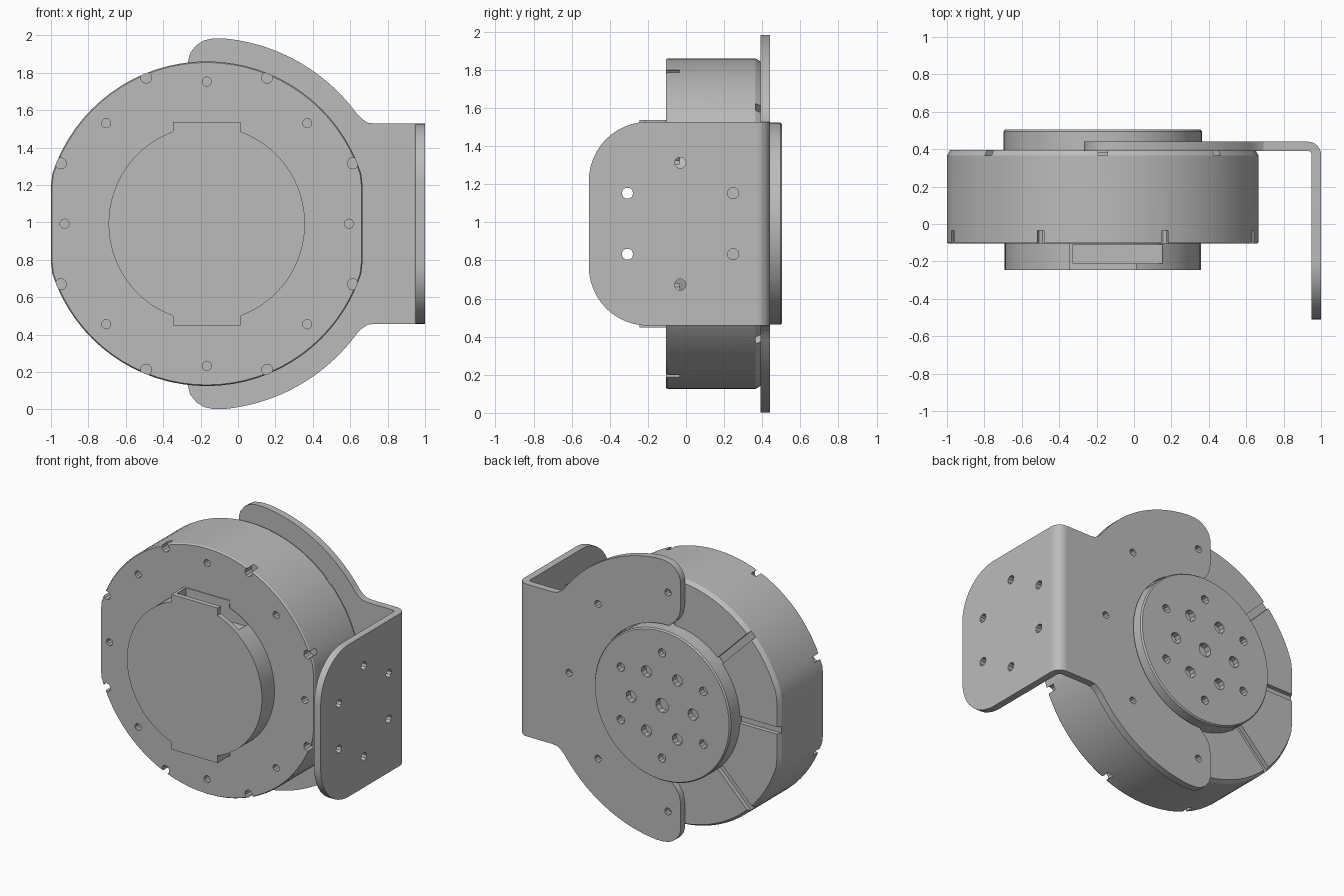
import bpy, bmesh
from math import sin, cos, radians, pi
from mathutils import Matrix, Vector

cube = bpy.data.objects.get("Cube")
if cube:
    bpy.data.objects.remove(cube, do_unlink=True)

CX, CZ = -0.167, 0.993          # motor axis
grey = bpy.data.materials.new("plain grey")
grey.use_nodes = True
GREY = (0.5, 0.5, 0.5, 1)
grey.diffuse_color = GREY
grey.node_tree.nodes["Principled BSDF"].inputs["Base Color"].default_value = GREY


def arc(r, a0, a1, n, cu=0, cw=0):
    steps = [radians(a0 + (a1 - a0) * i / n) for i in range(n + 1)]
    return [(cu + r * cos(a), cw + r * sin(a)) for a in steps]


def motor_axis(u, w, d):        # outline around the motor axis, depth along y
    return Vector((CX + u, d, CZ + w))


def side_axis(u, w, d):         # outline in y and z, depth along x
    return Vector((d, u, w))


def up_axis(u, w, d):           # outline in x and y, depth along z
    return Vector((u, w, d))


def loft(name, outline, layers, axis):
    """Stack scaled copies of an outline: layers are (depth, scale)."""
    bm = bmesh.new()
    rings = [[bm.verts.new(axis(u * s, w * s, d)) for u, w in outline] for d, s in layers]
    n = len(outline)
    for a, b in zip(rings, rings[1:]):
        for i in range(n):
            j = (i + 1) % n
            bm.faces.new((a[i], a[j], b[j], b[i]))
    bm.faces.new(rings[0])
    bm.faces.new(rings[-1])
    bmesh.ops.recalc_face_normals(bm, faces=bm.faces)
    return finish(name, bm)


def finish(name, bm):
    mesh = bpy.data.meshes.new(name)
    bm.to_mesh(mesh)
    bm.free()
    mesh.materials.append(grey)
    ob = bpy.data.objects.new(name, mesh)
    bpy.context.collection.objects.link(ob)
    return ob


def add_hole(bm, pos, r, depth, turn):
    bmesh.ops.create_cone(bm, cap_ends=True, segments=10, radius1=r, radius2=r,
                          depth=depth, matrix=Matrix.Translation(pos) @ turn)


def add_box(bm, centre, size, turn=Matrix()):
    m = Matrix.Translation(centre) @ turn @ Matrix.Diagonal((*size, 1))
    bmesh.ops.create_cube(bm, size=1, matrix=m)


def cut(ob, bm):
    cutter = finish("cutter", bm)
    cutter.hide_render = True
    mod = ob.modifiers.new("cut", "BOOLEAN")
    mod.operation, mod.solver, mod.object = "DIFFERENCE", "EXACT", cutter
    deps = bpy.context.evaluated_depsgraph_get()
    mesh = bpy.data.meshes.new_from_object(ob.evaluated_get(deps))
    ob.modifiers.clear()
    ob.data = mesh
    bpy.data.objects.remove(cutter, do_unlink=True)


ALONG_Y = Matrix.Rotation(pi / 2, 4, "X")
ALONG_X = Matrix.Rotation(pi / 2, 4, "Y")


def polar(r, deg, y):
    return motor_axis(r * cos(radians(deg)), r * sin(radians(deg)), y)


# Motor drum: round with flats on both sides
FLAT = 0.833
drum_outline = [(max(-FLAT, min(FLAT, u)), w) for u, w in arc(0.868, 0, 360, 80)[:-1]]
drum = loft("motor_drum", drum_outline,
            [(-0.105, 0.993), (-0.095, 1), (0.365, 1), (0.395, 0.98)], motor_axis)

# Radial grooves in the back
bm = bmesh.new()
for k in range(8):
    a = 45 * k
    add_box(bm, polar(0.75, a, 0.41), (0.5, 0.09, 0.05), Matrix.Rotation(-radians(a), 4, "Y"))
cut(drum, bm)

# Screw pits in the front, every other one breaking through the rim
bm = bmesh.new()
for k in range(8):
    add_hole(bm, polar(0.76, 45 * k, -0.1), 0.025, 0.1, ALONG_Y)
    add_hole(bm, polar(0.845, 45 * k + 22.5, -0.1), 0.03, 0.13, ALONG_Y)
cut(drum, bm)

# Front cover with a tab at top and bottom
TAB, TOP = 0.18, 0.545
half = [(TAB, -TOP)] + arc(0.525, -70, 70, 32) + [(TAB, TOP)]
cover_outline = half + [(-u, -w) for u, w in half]
cover = loft("front_cover", cover_outline, [(-0.245, 1), (-0.1, 1)], motor_axis)
# Cable opening behind the top tab
bm = bmesh.new()
add_box(bm, motor_axis(0.08, 0.5, -0.16), (0.48, 0.1, 0.2))
cut(cover, bm)

# Back output disc with screw pits
disc = loft("output_disc", arc(0.53, 0, 360, 64)[:-1],
            [(0.38, 1), (0.495, 1), (0.505, 0.985)], motor_axis)
bm = bmesh.new()
add_hole(bm, motor_axis(0, 0, 0.51), 0.05, 0.1, ALONG_Y)
for k in range(6):
    add_hole(bm, polar(0.24, 60 * k, 0.51), 0.04, 0.1, ALONG_Y)
    add_hole(bm, polar(0.37, 60 * k + 30, 0.51), 0.03, 0.1, ALONG_Y)
cut(disc, bm)

# C-shaped bracket plate behind the drum
upper = [(1.097, 0.535), (0.90, 0.535), (0.86, 0.54), (0.83, 0.56)]
upper += arc(0.995, 36, 85, 24)
upper += [(0.03, 0.99), (-0.015, 0.98), (-0.055, 0.955), (-0.088, 0.915), (-0.1, 0.87)]
upper += [(-0.1, 0.69), (-0.088, 0.63), (-0.06, 0.585)]
upper += arc(0.54, 91, 0, 24)
c_outline = upper + [(u, -w) for u, w in reversed(upper[:-1])]
back_plate = loft("bracket_back_plate", c_outline, [(0.39, 1), (0.44, 1)], motor_axis)
bm = bmesh.new()
for k in range(-2, 3):
    add_hole(bm, polar(0.77, 45 * k, 0.415), 0.025, 0.2, ALONG_Y)
cut(back_plate, bm)

# Rounded bend between the two bracket plates
LOW, HIGH = CZ - 0.535, CZ + 0.535
bend = arc(0.07, 0, 90, 8, 0.93, 0.37) + arc(0.02, 90, 0, 4, 0.93, 0.37)
loft("bracket_bend", bend, [(LOW, 1), (HIGH, 1)], up_axis)

# Side mounting plate with two large rounded corners
R = 0.31
side = [(0.37, LOW), (0.37, HIGH)]
side += arc(R, 90, 180, 12, -0.51 + R, HIGH - R)
side += arc(R, 180, 270, 12, -0.51 + R, LOW + R)
side_plate = loft("bracket_side_plate", side, [(0.95, 1), (1.0, 1)], side_axis)
bm = bmesh.new()
for k in range(6):
    a = radians(30 + 60 * k)
    add_hole(bm, side_axis(-0.03 + 0.32 * cos(a), CZ + 0.32 * sin(a), 0.975), 0.03, 0.2, ALONG_X)
cut(side_plate, bm)

# Smooth round sides, keep sharp edges
for ob in bpy.context.collection.objects:
    if ob.type == "MESH" and ob.data.materials and ob.data.materials[0] == grey:
        bpy.ops.object.select_all(action="DESELECT")
        ob.select_set(True)
        bpy.context.view_layer.objects.active = ob
        bpy.ops.object.shade_smooth_by_angle(angle=radians(25))
